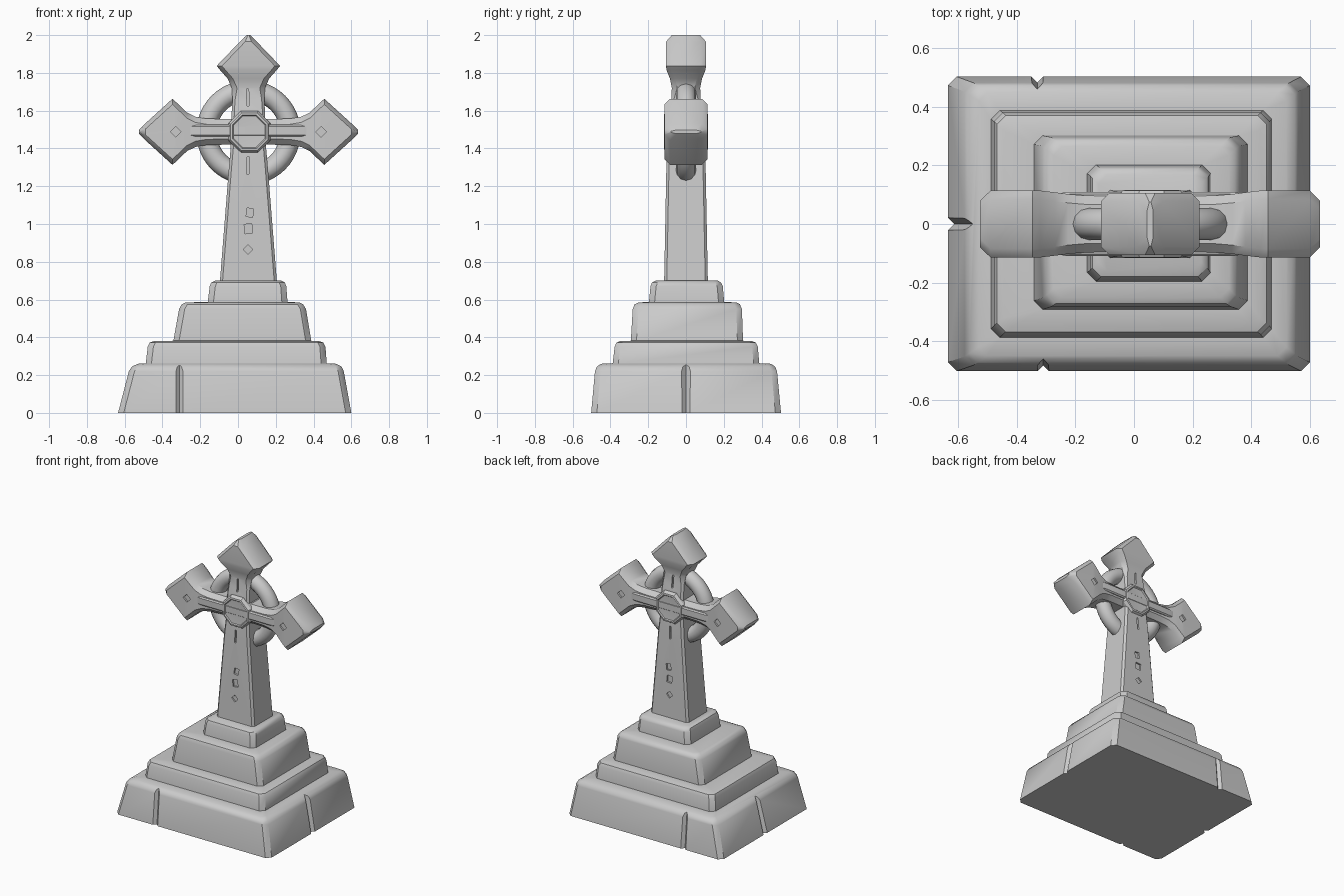
import bpy, bmesh, math
from mathutils import Matrix, Vector

if "Cube" in bpy.data.objects:
    bpy.data.objects.remove(bpy.data.objects["Cube"])

CX, CZ = 0.055, 1.488          # centre of the cross head


def finish(name, bm, angle=40):
    bmesh.ops.recalc_face_normals(bm, faces=bm.faces[:])
    me = bpy.data.meshes.new(name)
    bm.to_mesh(me)
    bm.free()
    ob = bpy.data.objects.new(name, me)
    bpy.context.collection.objects.link(ob)
    smooth(ob, angle)
    return ob


def activate(ob):
    bpy.ops.object.select_all(action='DESELECT')
    ob.select_set(True)
    bpy.context.view_layer.objects.active = ob


def smooth(ob, angle=40):
    activate(ob)
    bpy.ops.object.shade_smooth_by_angle(angle=math.radians(angle))


def octagon(u0, u1, v0, v1, c):
    """Rectangle with chamfered corners."""
    cu, cv = min(c, (u1 - u0) * 0.35), min(c, (v1 - v0) * 0.35)
    return [(u0 + cu, v0), (u1 - cu, v0), (u1, v0 + cv), (u1, v1 - cv),
            (u1 - cu, v1), (u0 + cu, v1), (u0, v1 - cv), (u0, v0 + cv)]


def loft(name, rings, angle=40):
    """Skin a list of equal-length point rings and cap both ends."""
    bm = bmesh.new()
    vs = [[bm.verts.new(p) for p in r] for r in rings]
    n = len(vs[0])
    for a, b in zip(vs, vs[1:]):
        for i in range(n):
            j = (i + 1) % n
            bm.faces.new((a[i], a[j], b[j], b[i]))
    bm.faces.new(vs[0])
    bm.faces.new(vs[-1])
    return finish(name, bm, angle)


def carve(ob, matrices):
    """Cut a set of transformed unit cubes out of an object."""
    bm = bmesh.new()
    for m in matrices:
        bmesh.ops.create_cube(bm, size=1, matrix=m)
    cutter = finish(ob.name + "_cutter", bm)
    cutter.hide_render = True
    mod = ob.modifiers.new("carve", 'BOOLEAN')
    mod.operation, mod.solver, mod.object = 'DIFFERENCE', 'EXACT', cutter
    activate(ob)
    bpy.ops.object.modifier_apply(modifier=mod.name)
    bpy.data.objects.remove(cutter)
    smooth(ob)


def block(loc, size, rot=0, axis='Y', tilt=0, tilt_axis='X'):
    return (Matrix.Translation(loc) @ Matrix.Rotation(math.radians(tilt), 4, tilt_axis)
            @ Matrix.Rotation(math.radians(rot), 4, axis)
            @ Matrix.Diagonal(Vector((*size, 1))))


# Stepped pedestal: z, x range, y range, going up through the four steps
steps = [
    (0.00, -0.635, 0.600, -0.502, 0.503), (0.22, -0.578, 0.560, -0.482, 0.482),
    (0.245, -0.562, 0.548, -0.472, 0.472), (0.26, -0.53, 0.52, -0.45, 0.45),
    (0.262, -0.488, 0.470, -0.388, 0.388), (0.35, -0.478, 0.463, -0.378, 0.380),
    (0.372, -0.468, 0.452, -0.368, 0.370), (0.38, -0.445, 0.43, -0.35, 0.35),
    (0.382, -0.342, 0.388, -0.292, 0.302), (0.55, -0.312, 0.360, -0.282, 0.296),
    (0.575, -0.298, 0.345, -0.272, 0.285), (0.585, -0.275, 0.325, -0.25, 0.265),
    (0.587, -0.160, 0.262, -0.196, 0.202), (0.67, -0.150, 0.256, -0.188, 0.195),
    (0.69, -0.142, 0.248, -0.180, 0.186), (0.70, -0.122, 0.23, -0.16, 0.168),
]
pedestal = loft("stepped_pedestal", [
    [(x, y, z) for x, y in octagon(x0, x1, y0, y1, 0.03)]
    for z, x0, x1, y0, y1 in steps])

# Worn cracks in the lowest step
carve(pedestal, [
    block((-0.31, -0.504, 0.08), (0.04, 0.04, 0.5), 45, 'Z', -5, 'X'),
    block((-0.33, 0.504, 0.08), (0.04, 0.04, 0.5), 45, 'Z', 5, 'X'),
    block((0.592, 0.0, 0.08), (0.04, 0.04, 0.5), 45, 'Z', -11, 'Y'),
    block((-0.622, 0.0, 0.08), (0.04, 0.04, 0.5), 45, 'Z', 14, 'Y')])

# Tapered shaft with the flared top arm: z, half width, half depth
upright_stations = [
    (0.68, 0.152, 0.116), (1.30, 0.103, 0.104), (1.40, 0.094, 0.098),
    (1.60, 0.088, 0.088), (1.66, 0.084, 0.078), (1.72, 0.088, 0.075),
    (1.77, 0.110, 0.085), (1.815, 0.150, 0.103), (1.837, 0.168, 0.106),
    (1.965, 0.045, 0.106), (2.0, 0.010, 0.075)]
upright = loft("upright", [
    [(CX + u, v, z) for u, v in octagon(-w, w, -d, d, 0.028 if z > 1.7 else 0.014)]
    for z, w, d in upright_stations])

# Crossbar with flared diamond ends: offset from centre, half height, half depth
half = [(0.58, 0.010, 0.080), (0.545, 0.045, 0.114), (0.402, 0.175, 0.115),
        (0.375, 0.150, 0.114), (0.325, 0.102, 0.108), (0.28, 0.080, 0.102),
        (0.22, 0.070, 0.097), (0.12, 0.068, 0.095)]
bar = [(-o, h, d) for o, h, d in half] + [(o, h, d) for o, h, d in reversed(half)]
crossbar = loft("crossbar", [
    [(CX + o, v, CZ + u) for u, v in octagon(-h, h, -d, d, 0.03)]
    for o, h, d in bar])

# Shallow carved dents on the shaft and arms, front and back
shaft_cuts, arm_cuts = [], []
for s in (-1, 1):
    shaft_cuts += [
        block((CX + 0.008, s * 0.111, 1.06), (0.035, 0.03, 0.045), 8),
        block((CX, s * 0.113, 0.975), (0.04, 0.03, 0.05), -6),
        block((CX - 0.002, s * 0.115, 0.865), (0.035, 0.025, 0.035), 45),
        block((CX - 0.002, s * 0.105, 1.31), (0.012, 0.03, 0.09), 2),
        block((CX - 0.003, s * 0.080, 1.67), (0.012, 0.03, 0.09), -2)]
    for o in (-0.385, 0.385):
        arm_cuts.append(block((CX + o, s * 0.117, CZ), (0.04, 0.03, 0.04), 45))
carve(upright, shaft_cuts)
carve(crossbar, arm_cuts)

# Raised rib along the crossbar, fading into the diamond ends
loft("crossbar_rib", [
    [(CX + o, v, CZ + 0.005 + u) for u, v in octagon(-0.03, 0.03, -d, d, 0.008)]
    for o, d in ((-0.34, 0.10), (-0.28, 0.110), (0.28, 0.110), (0.34, 0.10))])

# Octagonal boss with a raised rim on both faces
profile = [(-0.108, 0.080), (-0.109, 0.090), (-0.116, 0.096), (-0.114, 0.108),
           (-0.095, 0.120)]
profile += [(-y, r) for y, r in reversed(profile)]
loft("centre_boss", [
    [(CX + 0.005 + r * math.cos(math.pi * (k + 0.5) / 4), y,
      CZ + r * math.sin(math.pi * (k + 0.5) / 4)) for k in range(8)]
    for y, r in profile], 30)

# Wheel ring behind the arms
bpy.ops.mesh.primitive_torus_add(major_segments=48, minor_segments=12,
                                 major_radius=0.222, minor_radius=0.054,
                                 location=(CX, 0, CZ - 0.004),
                                 rotation=(math.pi / 2, 0, 0))
ring = bpy.context.object
ring.name = "wheel_ring"
smooth(ring, 60)
